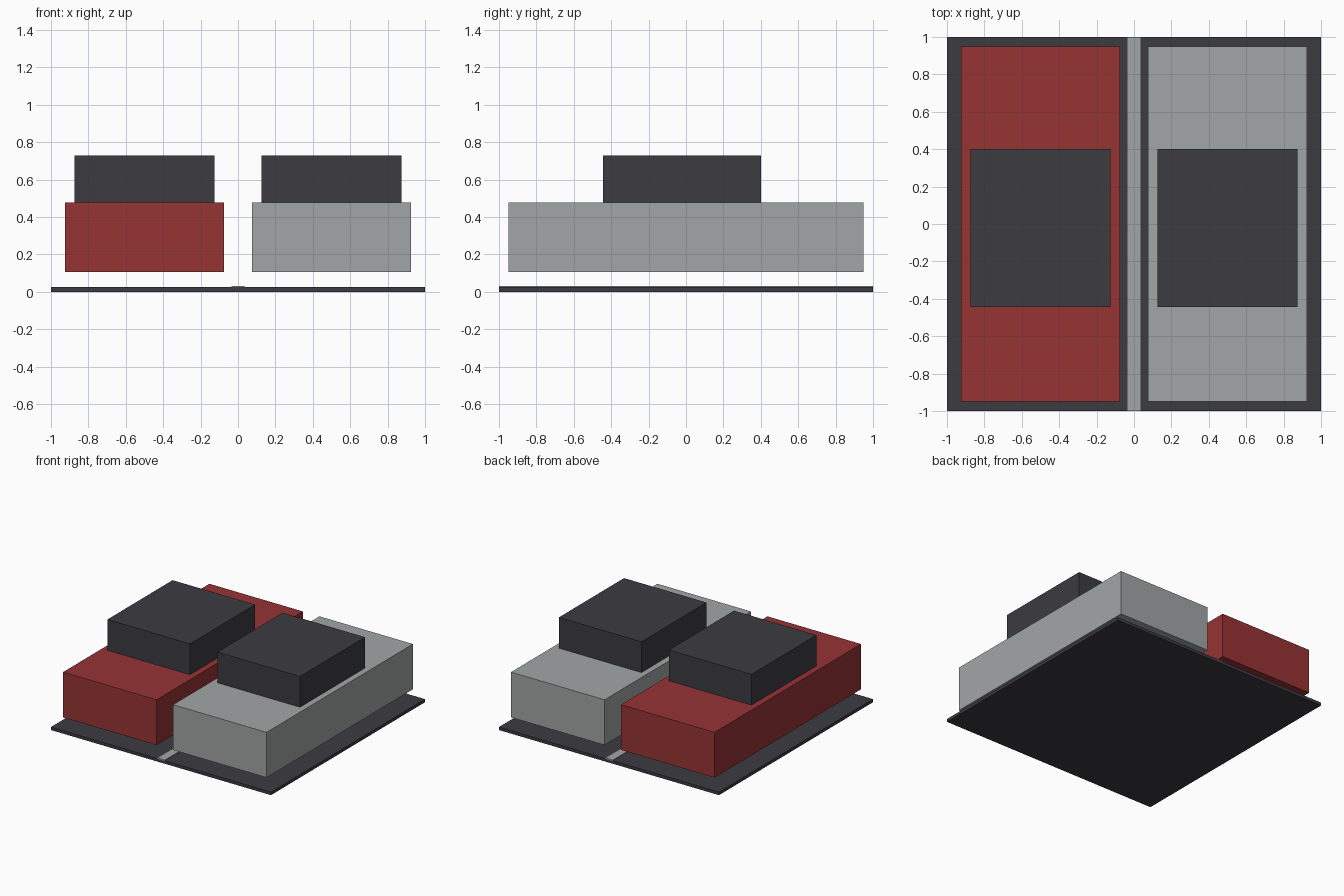
import bpy
import bmesh

if "Cube" in bpy.data.objects:
    bpy.data.objects.remove(bpy.data.objects["Cube"])


def material(name, rgb):
    m = bpy.data.materials.new(name)
    m.diffuse_color = (*rgb, 1.0)
    m.use_nodes = True
    m.node_tree.nodes["Principled BSDF"].inputs["Base Color"].default_value = m.diffuse_color
    return m


def box(name, lo, hi, mat):
    """Flat-faced box spanning two opposite corners."""
    bm = bmesh.new()
    bmesh.ops.create_cube(bm, size=1.0)
    for v in bm.verts:
        v.co = [lo[i] + (v.co[i] + 0.5) * (hi[i] - lo[i]) for i in range(3)]
    mesh = bpy.data.meshes.new(name)
    bm.to_mesh(mesh)
    bm.free()
    mesh.materials.append(mat)
    obj = bpy.data.objects.new(name, mesh)
    bpy.context.collection.objects.link(obj)
    return obj


dark = material("charcoal", (0.045, 0.043, 0.052))
red = material("brick red", (0.31, 0.033, 0.034))
grey = material("light grey", (0.36, 0.38, 0.38))

# Ground slab and the painted line dividing the two bays
box("parking_slab", (-1, -1, 0), (1, 1, 0.025), dark)
box("divider_line", (-0.035, -1, 0.022), (0.035, 1, 0.03), grey)

# Two parked cars: raised body with a cabin set slightly forward
for side, cx, paint in (("left", -0.5, red), ("right", 0.5, grey)):
    box(side + "_car_body", (cx - 0.425, -0.95, 0.105), (cx + 0.425, 0.95, 0.477), paint)
    box(side + "_car_cabin", (cx - 0.375, -0.445, 0.477), (cx + 0.375, 0.4, 0.73), dark)
